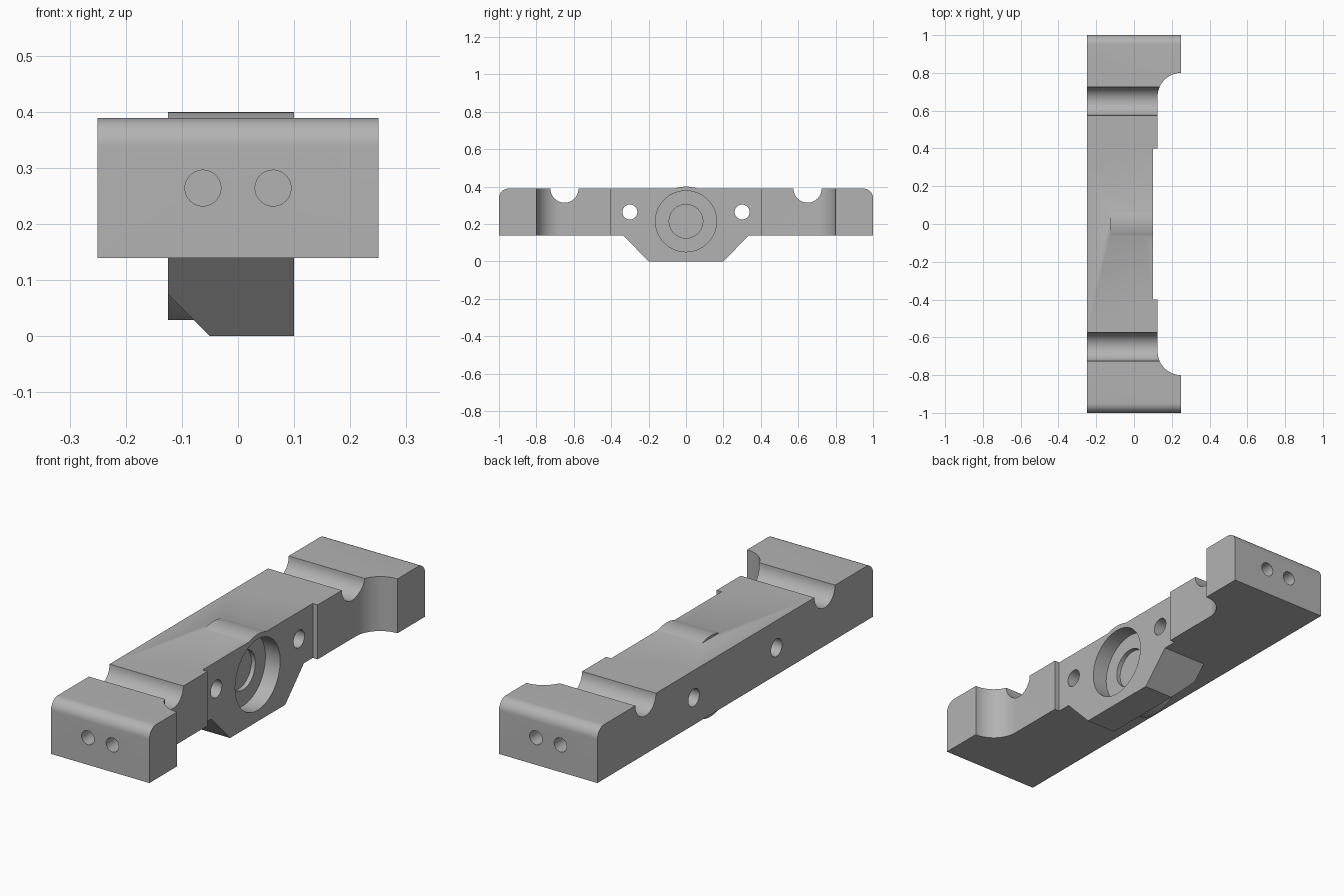
import bpy, bmesh
from math import sin, cos, pi, radians
from mathutils import Vector

if "Cube" in bpy.data.objects:
    bpy.data.objects.remove(bpy.data.objects["Cube"])

grey = bpy.data.materials.new("machined_grey")
grey.use_nodes = True
grey.diffuse_color = (0.45, 0.45, 0.45, 1)
grey.node_tree.nodes["Principled BSDF"].inputs["Base Color"].default_value = grey.diffuse_color

BOTTOM, TOP = 0.139, 0.389
MID = (BOTTOM + TOP) / 2
BORE_Z = 0.2145


def arc(cx, cy, r, start, end, n=24):
    steps = [radians(start + (end - start) * i / n) for i in range(n + 1)]
    return [(cx + r * cos(a), cy + r * sin(a)) for a in steps]


def circle(cx, cy, r, n=64):
    return arc(cx, cy, r, 0, 360, n)[:-1]


def prism(name, points, axis, low, high):
    """Extrude a closed profile along an axis; the profile uses the other two axes in order."""
    def place(p, depth):
        return {"x": (depth, *p), "y": (p[0], depth, p[1]), "z": (*p, depth)}[axis]
    bm = bmesh.new()
    face = bm.faces.new([bm.verts.new(place(p, low)) for p in points])
    new = bmesh.ops.extrude_face_region(bm, geom=[face])["geom"]
    shift = Vector(place((0, 0), high - low))
    bmesh.ops.translate(bm, vec=shift, verts=[g for g in new if isinstance(g, bmesh.types.BMVert)])
    bmesh.ops.recalc_face_normals(bm, faces=bm.faces)
    mesh = bpy.data.meshes.new(name)
    bm.to_mesh(mesh)
    bm.free()
    mesh.materials.append(grey)
    obj = bpy.data.objects.new(name, mesh)
    bpy.context.collection.objects.link(obj)
    return obj


def combine(obj, other, operation):
    mod = obj.modifiers.new("combine", "BOOLEAN")
    mod.operation, mod.object, mod.solver = operation, other, "EXACT"
    bpy.context.view_layer.objects.active = obj
    bpy.ops.object.modifier_apply(modifier=mod.name)
    bpy.data.objects.remove(other)


def mirrored(half):
    return half + [(a, -b) for a, b in reversed(half)]


# Plan outline: full width ends with filleted shoulders into the narrow middle
half_plan = [(-0.25, 1), (0.25, 1)] + arc(0.25, 0.675, 0.125, 90, 180)
plan = mirrored(half_plan)
body = prism("mounting_block", plan, "z", BOTTOM, TOP)

# Side outline: rounded end edges and two cross grooves in the top
half_side = [(1, BOTTOM)] + arc(0.95, TOP - 0.05, 0.05, 0, 90, 12) + arc(0.65, TOP, 0.075, 0, -180)
side = half_side + [(-y, z) for y, z in reversed(half_side)]
combine(body, prism("side_outline", side, "x", -0.5, 0.5), "INTERSECT")

# Lower housing with sloped ends and a chamfered back edge
housing = prism("housing", [(-0.395, 0.2), (-0.2, 0), (0.2, 0), (0.395, 0.2)], "x", -0.125, 0.115)
section = [(-0.2, 0.3), (-0.2, 0.15), (-0.05, 0), (-0.05, -0.1), (-0.3, -0.1), (-0.3, 0.3)]
combine(housing, prism("housing_chamfer", section, "y", -0.6, 0.6), "DIFFERENCE")
combine(body, housing, "UNION")

# Round bearing shell that rises slightly above the top
combine(body, prism("bearing_shell", circle(0, BORE_Z, 0.1855, 96), "x", -0.125, 0.115), "UNION")

# Machined flat across the middle of the side
flat = [(0.1, -0.4), (0.4, -0.4), (0.4, 0.4), (0.1, 0.4)]
combine(body, prism("side_flat", flat, "z", -0.1, 0.6), "DIFFERENCE")

# Bearing pocket and its shallow inner recess
combine(body, prism("pocket", circle(0, BORE_Z, 0.163, 96), "x", 0.025, 0.3), "DIFFERENCE")
combine(body, prism("inner_recess", circle(0, BORE_Z, 0.09), "x", 0.005, 0.05), "DIFFERENCE")

# Cross bolt holes, and blind screw holes in both ends
for s in (-1, 1):
    combine(body, prism("bolt_hole", circle(s * 0.3, MID, 0.04, 48), "x", -0.4, 0.4), "DIFFERENCE")
    for x in (-0.0625, 0.0625):
        low, high = sorted((s * 0.8, s * 1.1))
        combine(body, prism("screw_hole", circle(x, MID, 0.032, 48), "y", low, high), "DIFFERENCE")

bpy.ops.object.select_all(action="DESELECT")
body.select_set(True)
bpy.context.view_layer.objects.active = body
bpy.ops.object.shade_smooth_by_angle(angle=radians(30))
